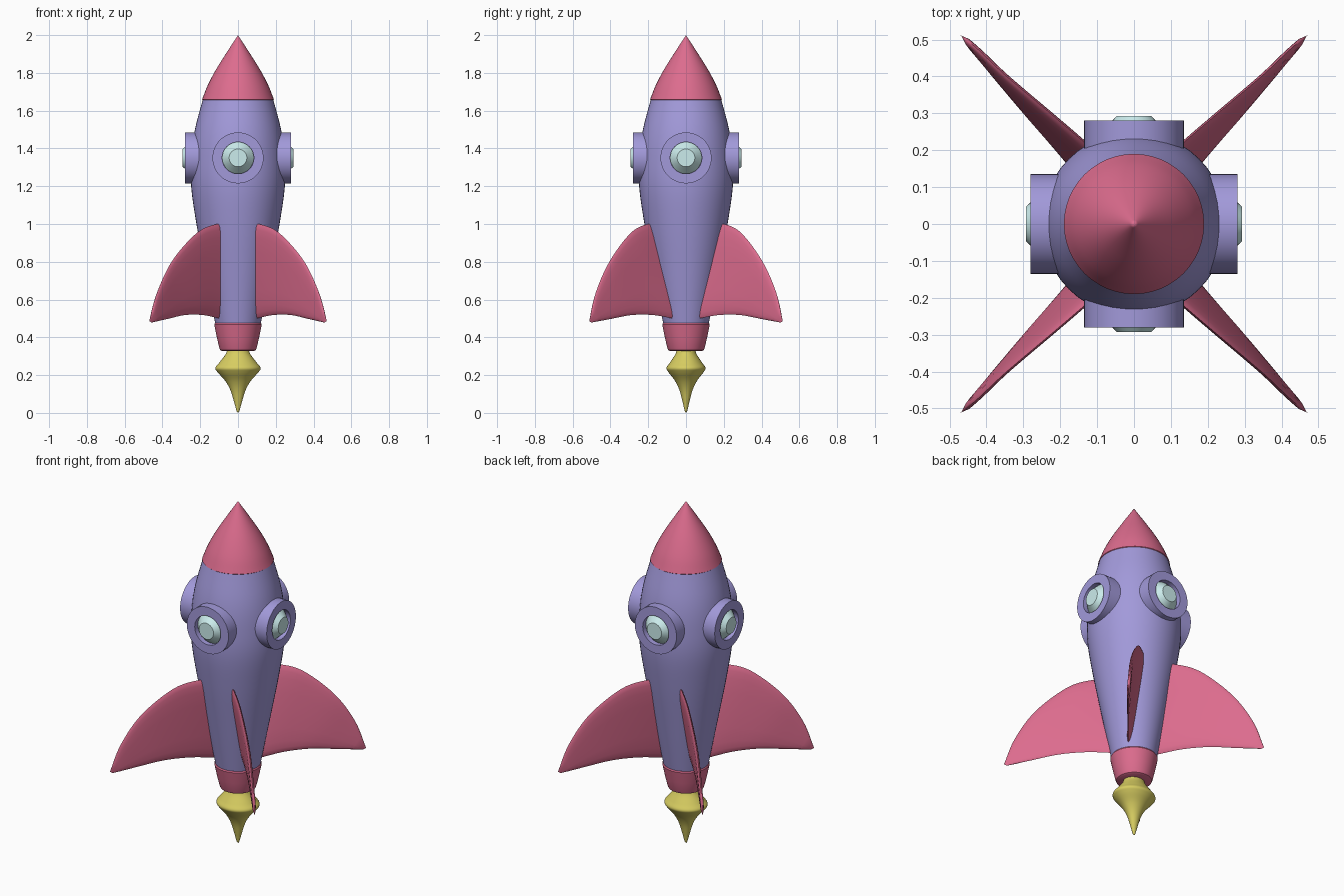
import bpy, bmesh, math
from mathutils import Vector, Matrix

if "Cube" in bpy.data.objects:
    bpy.data.objects.remove(bpy.data.objects["Cube"])


def material(name, rgb):
    m = bpy.data.materials.new(name)
    m.diffuse_color = (*rgb, 1)
    m.use_nodes = True
    m.node_tree.nodes["Principled BSDF"].inputs["Base Color"].default_value = m.diffuse_color
    return m


PURPLE = material("purple", (0.36, 0.32, 0.70))
RED = material("red", (0.72, 0.15, 0.27))
YELLOW = material("yellow", (0.68, 0.61, 0.12))
GLASS = material("pale_glass", (0.60, 0.84, 0.84))


def smooth_path(pts, steps=6):
    """Catmull-Rom curve through the given points."""
    p = [Vector(q) for q in pts]
    p = [2 * p[0] - p[1]] + p + [2 * p[-1] - p[-2]]
    out = []
    for i in range(1, len(p) - 2):
        a, b, c, d = p[i - 1:i + 3]
        for k in range(steps):
            t = k / steps
            out.append(0.5 * (2 * b + (c - a) * t + (2 * a - 5 * b + 4 * c - d) * t * t
                              + (3 * b - a - 3 * c + d) * t ** 3))
    return out + [p[-2]]


def finish(name, bm, mat, angle=30):
    bmesh.ops.remove_doubles(bm, verts=bm.verts, dist=1e-5)
    bmesh.ops.recalc_face_normals(bm, faces=bm.faces)
    me = bpy.data.meshes.new(name)
    bm.to_mesh(me)
    bm.free()
    me.materials.append(mat)
    ob = bpy.data.objects.new(name, me)
    bpy.context.collection.objects.link(ob)
    bpy.ops.object.select_all(action='DESELECT')
    ob.select_set(True)
    bpy.context.view_layer.objects.active = ob
    bpy.ops.object.shade_smooth_by_angle(angle=math.radians(angle))
    return ob


def lathe(name, profile, mat, matrix=Matrix(), sides=48):
    """Revolve (radius, height) points around z, then place with matrix."""
    bm = bmesh.new()
    verts = [bm.verts.new((r, 0, z)) for r, z in profile]
    edges = [bm.edges.new(e) for e in zip(verts, verts[1:])]
    bmesh.ops.spin(bm, geom=verts + edges, cent=(0, 0, 0), axis=(0, 0, 1),
                   angle=math.tau, steps=sides, use_merge=True)
    bm.transform(matrix)
    return finish(name, bm, mat)


# Hull, nose cone, tail collar and flame
hull = smooth_path([(.118, .46), (.170, .73), (.220, 1.0), (.248, 1.2),
                    (.246, 1.36), (.228, 1.5), (.185, 1.665)])
lathe("hull", [(0, .46)] + [tuple(p) for p in hull] + [(0, 1.665)], PURPLE)
nose = smooth_path([(.190, 1.66), (.160, 1.735), (.118, 1.815), (.065, 1.9), (0, 2.0)])
lathe("nose_cone", [(0, 1.655), (.184, 1.655)] + [tuple(p) for p in nose], RED)
lathe("tail_collar", [(0, .475), (.122, .475), (.126, .468), (.112, .40), (.099, .345),
                      (.094, .333), (.085, .328), (0, .328)], RED)
flame = smooth_path([(.056, .34), (.066, .31), (.100, .265), (.120, .238), (.108, .215),
                     (.068, .17), (.040, .12), (.020, .055), (.008, .012), (0, 0)])
lathe("flame", [(0, .34)] + [tuple(p) for p in flame], YELLOW, Matrix.Diagonal((1, .86, 1, 1)))

# Four portholes: hollow rim with a bevelled lens
for i, side in enumerate(("right", "back", "left", "front")):
    m = (Matrix.Translation((0, 0, 1.35)) @ Matrix.Rotation(i * math.pi / 2, 4, 'Z')
         @ Matrix.Rotation(math.pi / 2, 4, 'Y'))
    lathe(f"porthole_rim_{side}", [(.084, .17), (.135, .17), (.135, .28),
                                   (.084, .28), (.084, .17)], PURPLE, m)
    lathe(f"porthole_glass_{side}", [(0, .20), (.084, .20), (.084, .252),
                                     (.047, .293), (0, .293)], GLASS, m, 32)

# Four swept fins: a ruled surface between leading and trailing edges, mirrored
lead = smooth_path([(.06, .155, .99), (.11, .20, 1.0), (.215, .29, .955),
                    (.345, .40, .81), (.425, .475, .645), (.470, .512, .487)])
trail = smooth_path([(.05, .02, .49), (.10, .072, .50), (.185, .175, .518),
                     (.28, .287, .518), (.375, .40, .497), (.459, .502, .478)])
ACROSS = [0, .02, .06, .14, .3, .5, .7, .86, .94, .98, 1]


def fin(name, sx, sy):
    bm = bmesh.new()
    n = len(lead) - 1
    for side in (1, -1):
        rows = []
        for i, (a, b) in enumerate(zip(lead, trail)):
            j = min(max(i, 1), n - 1)
            normal = (lead[j + 1] - lead[j - 1] + trail[j + 1] - trail[j - 1]).cross(a - b).normalized()
            half = .018 * (1 - .55 * i / n) * min(1, (n - i) / 2)
            row = []
            for v in ACROSS:
                t = half * (1 - abs(2 * v - 1) ** 5) ** .6
                p = a.lerp(b, v) + normal * t * side
                row.append(bm.verts.new((p.x * sx, p.y * sy, p.z)))
            rows.append(row)
        for r, s in zip(rows, rows[1:]):
            for k in range(len(ACROSS) - 1):
                bm.faces.new((r[k], r[k + 1], s[k + 1], s[k]))
    finish(name, bm, RED, 60)


for sx, xn in ((1, "right"), (-1, "left")):
    for sy, yn in ((1, "back"), (-1, "front")):
        fin(f"fin_{yn}_{xn}", sx, sy)
